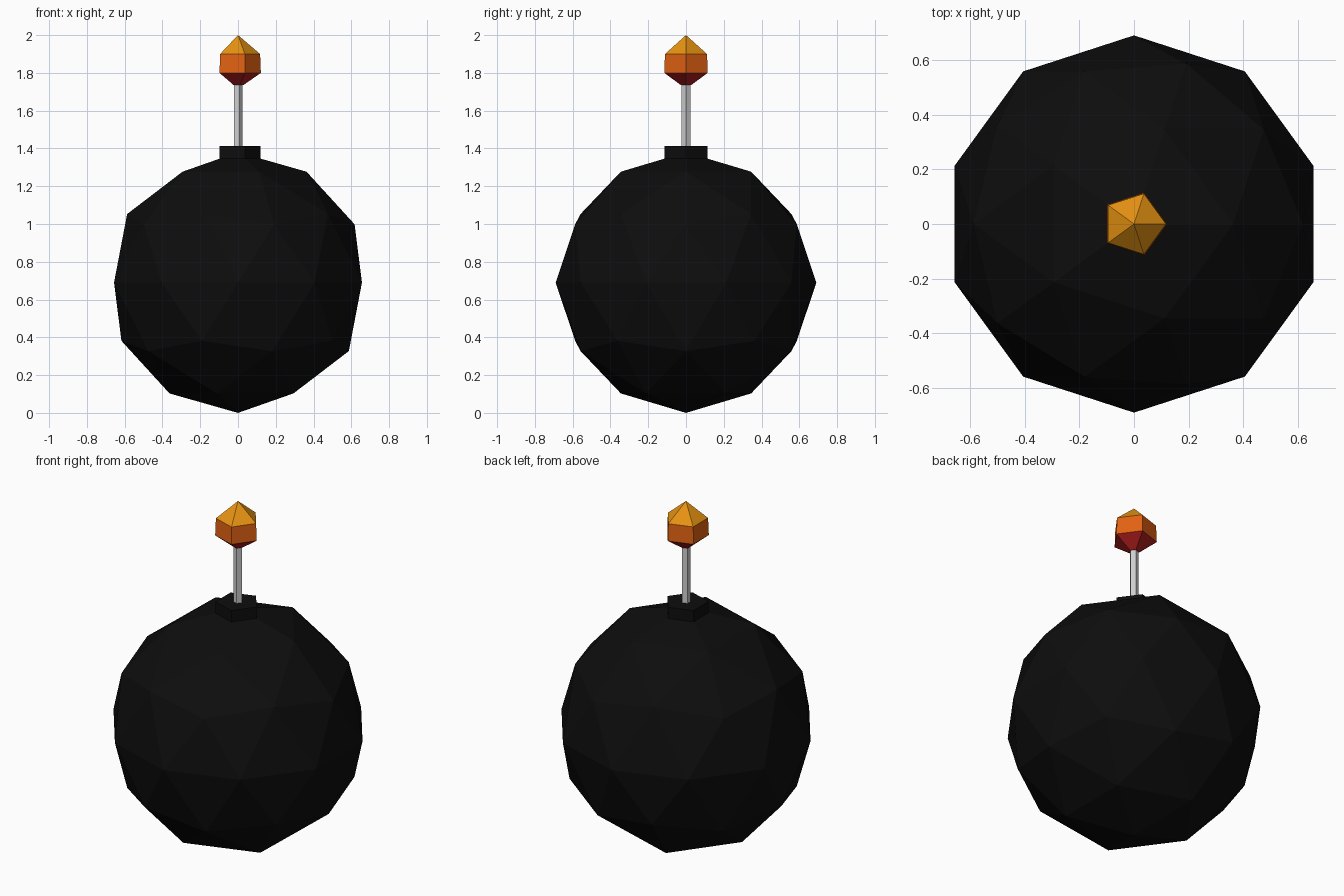
import bpy
import bmesh
import math

if "Cube" in bpy.data.objects:
    bpy.data.objects.remove(bpy.data.objects["Cube"])

SIDES = 5


def material(name, rgb):
    m = bpy.data.materials.new(name)
    m.diffuse_color = (*rgb, 1.0)
    m.use_nodes = True
    m.node_tree.nodes["Principled BSDF"].inputs["Base Color"].default_value = m.diffuse_color
    return m


black = material("matte black", (0.004, 0.004, 0.004))
grey = material("light grey", (0.62, 0.62, 0.62))
amber = material("amber", (0.80, 0.29, 0.006))
orange = material("orange", (0.76, 0.12, 0.006))
red = material("dark red", (0.42, 0.012, 0.012))


def ring_stack(name, levels, mats):
    """Five-sided solid from (radius, z) levels; one material per band.
    Radius 0 makes a point, open ends are capped."""
    bm = bmesh.new()
    rings = []
    for r, z in levels:
        if r == 0:
            rings.append([bm.verts.new((0, 0, z))] * SIDES)
        else:
            rings.append([bm.verts.new((r * math.cos(math.tau * i / SIDES),
                                        r * math.sin(math.tau * i / SIDES), z))
                          for i in range(SIDES)])
    for k, (lo, hi) in enumerate(zip(rings, rings[1:])):
        for i in range(SIDES):
            j = (i + 1) % SIDES
            corners = list(dict.fromkeys((lo[i], lo[j], hi[j], hi[i])))
            bm.faces.new(corners).material_index = min(k, len(mats) - 1)
    if levels[0][0] > 0:
        bm.faces.new(rings[0][::-1]).material_index = 0
    if levels[-1][0] > 0:
        bm.faces.new(rings[-1]).material_index = len(mats) - 1
    bmesh.ops.recalc_face_normals(bm, faces=bm.faces)
    mesh = bpy.data.meshes.new(name)
    bm.to_mesh(mesh)
    bm.free()
    for m in mats:
        mesh.materials.append(m)
    obj = bpy.data.objects.new(name, mesh)
    bpy.context.collection.objects.link(obj)
    return obj


# Faceted round body
bpy.ops.mesh.primitive_ico_sphere_add(subdivisions=2, radius=0.69,
                                      location=(0, 0, 0.69))
body = bpy.context.object
body.name = "body"
body.data.materials.append(black)

# Collar at the top of the body
ring_stack("collar", [(0.12, 1.30), (0.12, 1.412)], [black])

# Thin fuse rod
ring_stack("fuse", [(0.025, 1.38), (0.025, 1.76)], [grey])

# Flame: red base, orange middle, amber tip
ring_stack("flame", [(0.028, 1.735), (0.121, 1.80), (0.117, 1.90), (0, 2.0)],
           [red, orange, amber])
